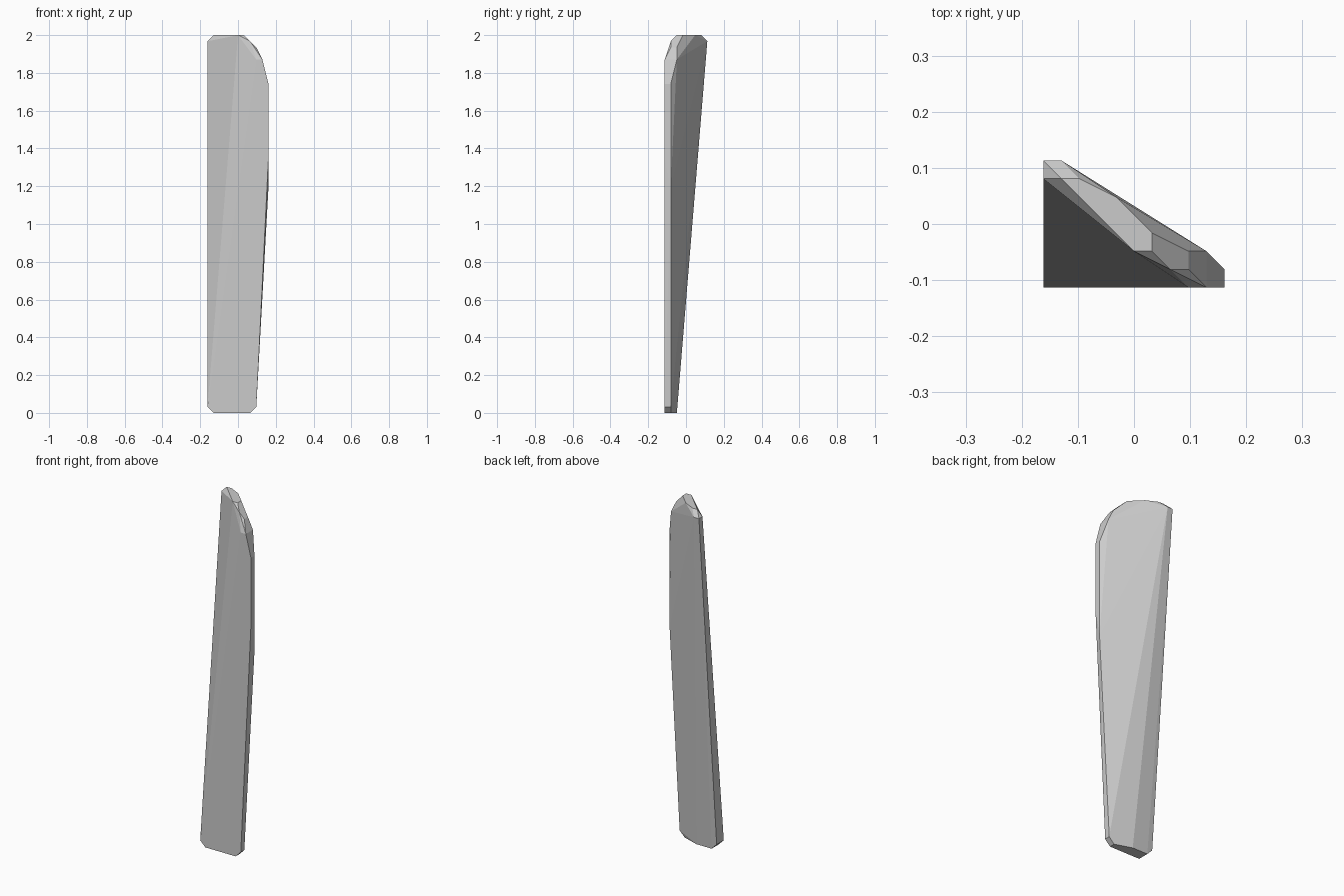
import bpy, bmesh

if "Cube" in bpy.data.objects:
    bpy.data.objects.remove(bpy.data.objects["Cube"])

U = 2 / 62          # all corners sit on a regular lattice of this pitch
grey = bpy.data.materials.new("light_grey")
grey.diffuse_color = (0.6, 0.6, 0.6, 1)
grey.use_nodes = True
grey.node_tree.nodes["Principled BSDF"].inputs["Base Color"].default_value = grey.diffuse_color

# Corner points in lattice steps (x from left, y from front, z from base)
tip = [(1, 6, 62), (2, 6, 62), (4, 5, 62), (6, 3, 62), (6, 2, 62), (5, 2, 62),
       (0, 6, 61), (0, 7, 61), (1, 7, 61),
       (7, 1, 61), (8, 1, 60), (8, 2, 60)]
shoulder = [(8, 0, 58), (9, 0, 58), (9, 2, 58), (10, 0, 54), (10, 1, 54),
            (10, 0, 42), (10, 1, 37)]
foot = [(0, 0, 1), (0, 2, 1), (8, 0, 1), (8, 1, 1),
        (1, 0, 0), (1, 2, 0), (7, 0, 0), (7, 1, 0), (4, 2, 0)]

# Twisted blade: the convex skin around those corners
bm = bmesh.new()
for x, y, z in tip + shoulder + foot:
    bm.verts.new(((x - 5) * U, (y - 3.5) * U, z * U))
hull = bmesh.ops.convex_hull(bm, input=bm.verts)
inner = {g for g in hull["geom_interior"] + hull["geom_unused"]
         if isinstance(g, bmesh.types.BMVert)}
bmesh.ops.delete(bm, geom=list(inner), context='VERTS')
bmesh.ops.dissolve_limit(bm, angle_limit=0.002, verts=bm.verts, edges=bm.edges)
bmesh.ops.recalc_face_normals(bm, faces=bm.faces)

mesh = bpy.data.meshes.new("blade")
bm.to_mesh(mesh)
bm.free()
mesh.materials.append(grey)
blade = bpy.data.objects.new("blade", mesh)
bpy.context.collection.objects.link(blade)
